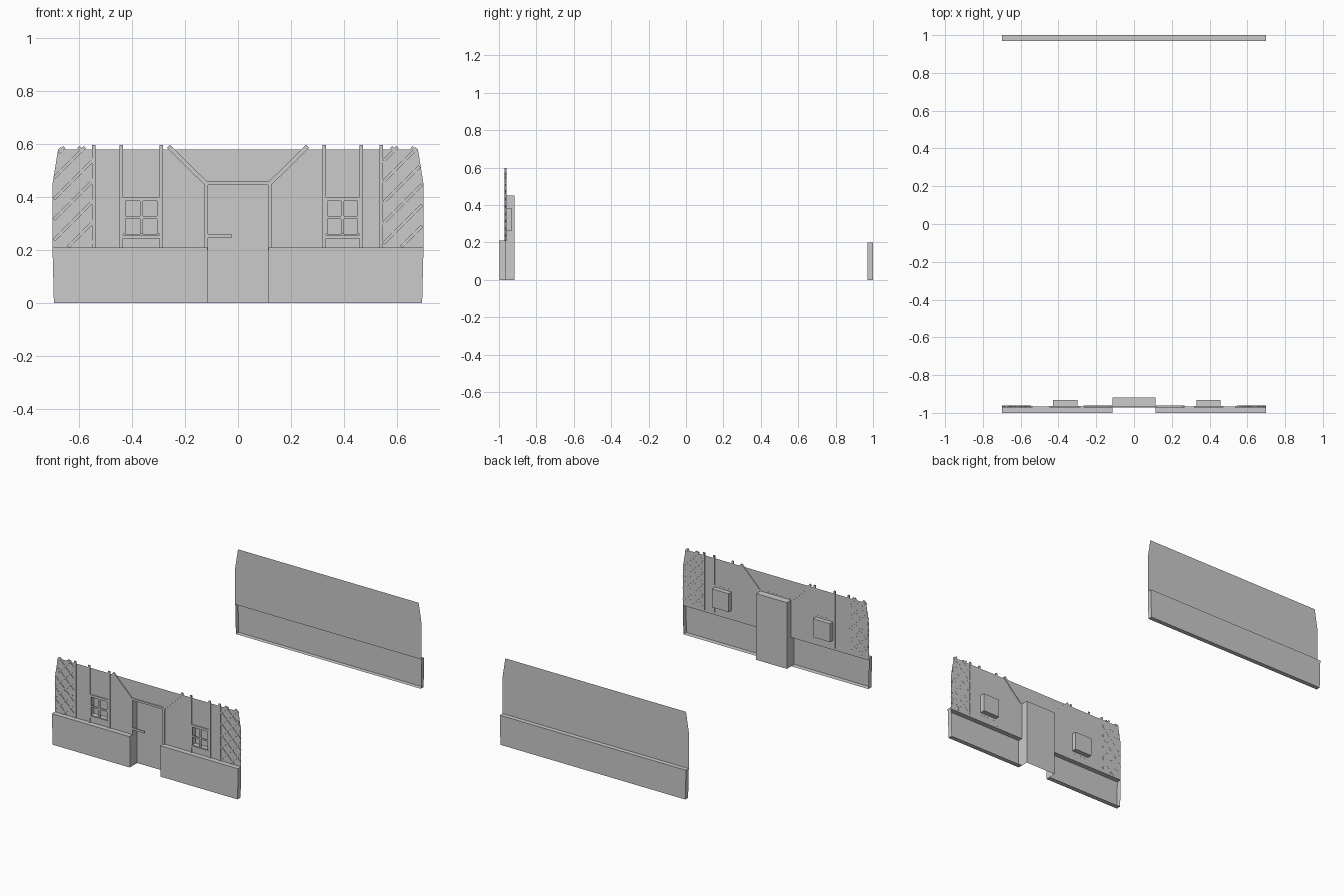
import bpy
from mathutils import Vector

if "Cube" in bpy.data.objects:
    bpy.data.objects.remove(bpy.data.objects["Cube"])

WALL_Y = -0.965      # plane of the front plaster
DOOR = (-0.115, 0.115, 0.0, 0.45)
WINDOWS = {"left": (-0.43, -0.30, 0.26, 0.385), "right": (0.332, 0.457, 0.26, 0.385)}


def make(name, verts, faces):
    me = bpy.data.meshes.new(name)
    me.from_pydata(verts, [], faces)
    me.update()
    ob = bpy.data.objects.new(name, me)
    bpy.context.collection.objects.link(ob)
    return ob


def edge_x(z):
    """Half width of the house at height z."""
    if z < 0.2:
        return 0.695 + 0.025 * z
    return 0.7 - max(0, z - 0.45) * 0.16


def bars(name, segs, w=0.013, y0=-0.971, y1=-0.9645):
    """Square timbers along (x1, z1, x2, z2) lines in the wall plane."""
    verts, faces = [], []
    for x1, z1, x2, z2 in segs:
        a, b = Vector((x1, z1)), Vector((x2, z2))
        d = (b - a).normalized()
        n = Vector((-d.y, d.x)) * w / 2
        k = len(verts)
        for y in (y0, y1):
            verts += [(p.x, y, p.y) for p in (a - n, b - n, b + n, a + n)]
        faces += [[k + i for i in f] for f in ((0, 1, 2, 3), (7, 6, 5, 4), (0, 4, 5, 1),
                                               (1, 5, 6, 2), (2, 6, 7, 3), (3, 7, 4, 0))]
    return make(name, verts, faces)


def sheet(name, y, holes, xs, zs):
    """Thin wall built from a grid of cells, leaving out the openings."""
    verts, faces = [], []
    for z in zs:
        verts += [(max(-edge_x(z), min(edge_x(z), x)), y, z) for x in xs]
    n = len(xs)
    for j in range(len(zs) - 1):
        for i in range(n - 1):
            cx, cz = (xs[i] + xs[i + 1]) / 2, (zs[j] + zs[j + 1]) / 2
            if any(h[0] < cx < h[1] and h[2] < cz < h[3] for h in holes):
                continue
            f = [j * n + i, j * n + i + 1, (j + 1) * n + i + 1, (j + 1) * n + i]
            faces.append(f if y < 0 else f[::-1])
    return make(name, verts, faces)


def open_box(name, bottom, top, z0, z1, y_closed, y_open, floor=True):
    """Box without the face at y_open; bottom and top are x ranges."""
    verts = []
    for y in (y_closed, y_open):
        verts += [(bottom[0], y, z0), (bottom[1], y, z0), (top[1], y, z1), (top[0], y, z1)]
    faces = [(0, 1, 2, 3), (1, 5, 6, 2), (2, 6, 7, 3), (3, 7, 4, 0)]
    if floor:
        faces.append((0, 4, 5, 1))
    if y_closed > y_open:
        faces = [f[::-1] for f in faces]
    return make(name, verts, faces)


# Plaster walls
xs = sorted([-0.7, 0.7] + [x for h in [DOOR, *WINDOWS.values()] for x in h[:2]])
sheet("front_wall", WALL_Y, [DOOR, *WINDOWS.values()], xs, [0.2, 0.26, 0.385, 0.45, 0.58])
sheet("back_wall", 0.97, [], [-0.7, 0.7], [0.2, 0.45, 0.58])

# Stone plinths
open_box("back_plinth", (-0.695, 0.695), (-0.7, 0.7), 0, 0.2, 1.0, 0.97)
open_box("front_plinth_left", (-0.695, -0.115), (-0.7, -0.115), 0, 0.2, -0.998, WALL_Y)
open_box("front_plinth_right", (0.115, 0.695), (0.115, 0.7), 0, 0.2, -0.998, WALL_Y)
bars("plinth_rail", [(-0.7, 0.203, -0.115, 0.203), (0.115, 0.203, 0.7, 0.203)],
     0.015, -1.0, WALL_Y)

# Recessed door and windows
open_box("door_recess", DOOR[:2], DOOR[:2], 0, 0.45, -0.918, WALL_Y, floor=False)
for side, (x0, x1, z0, z1) in WINDOWS.items():
    open_box("window_recess_" + side, (x0, x1), (x0, x1), z0, z1, -0.933, WALL_Y)
    xm, zm = (x0 + x1) / 2, (z0 + z1) / 2
    # Recesses open to the front, so their inside faces look outward
    bars("window_bars_" + side, [(xm, z0, xm, z1), (x0, zm, x1, zm),
                                 (x0, z0, x0, z1), (x1, z0, x1, z1)], 0.011)
    bars("window_lintel_" + side, [(x0 - 0.005, 0.393, x1 + 0.005, 0.393)], 0.016)
    bars("window_sill_" + side, [(x0 - 0.005, 0.25, x1 + 0.005, 0.25)], 0.014)
for ob in bpy.data.objects:
    if "recess" in ob.name:
        ob.data.flip_normals()

# Door frame, braces and handle
bars("door_frame", [(-0.121, 0.2, -0.121, 0.46), (0.121, 0.2, 0.121, 0.46),
                    (-0.127, 0.453, 0.127, 0.453)], 0.014)
bars("door_braces", [(s * 0.122, 0.453, s * 0.263, 0.592) for s in (-1, 1)], 0.016, y1=-0.961)
bars("door_handle", [(-0.115, 0.253, -0.024, 0.253)], 0.015)

# Upright timbers
bars("wall_posts", [(x, 0.21, x, 0.597) for x in (-0.545, -0.44, -0.29, 0.325, 0.466, 0.541)])

# Crossed corner lattice, clipped to the wall edge
rising, falling = [], []
for i in range(-2, 9):
    for slope, out in ((1, rising), (-1, falling)):
        c = 0.225 + i * 0.078 + (0.0 if slope > 0 else -0.155)
        pts = []
        for k in range(61):
            x = 0.55 + 0.15 * k / 60
            z = c + slope * (x - 0.55)
            if 0.21 <= z <= 0.59 and x <= edge_x(z) - 0.003:
                pts.append((x, z))
            if slope < 0:
                z2 = z + 0.155
                if not pts and 0.21 <= z2 <= 0.59 and x <= edge_x(z2) - 0.003 and i == 8:
                    pass
        if len(pts) > 8:
            out.append((*pts[0], *pts[-1]))
flip = lambda segs: [(-a, b, -c, d) for a, b, c, d in segs]
bars("lattice_rising", rising + flip(falling), 0.012)
bars("lattice_falling", falling + flip(rising), 0.012, -0.968, -0.9605)
